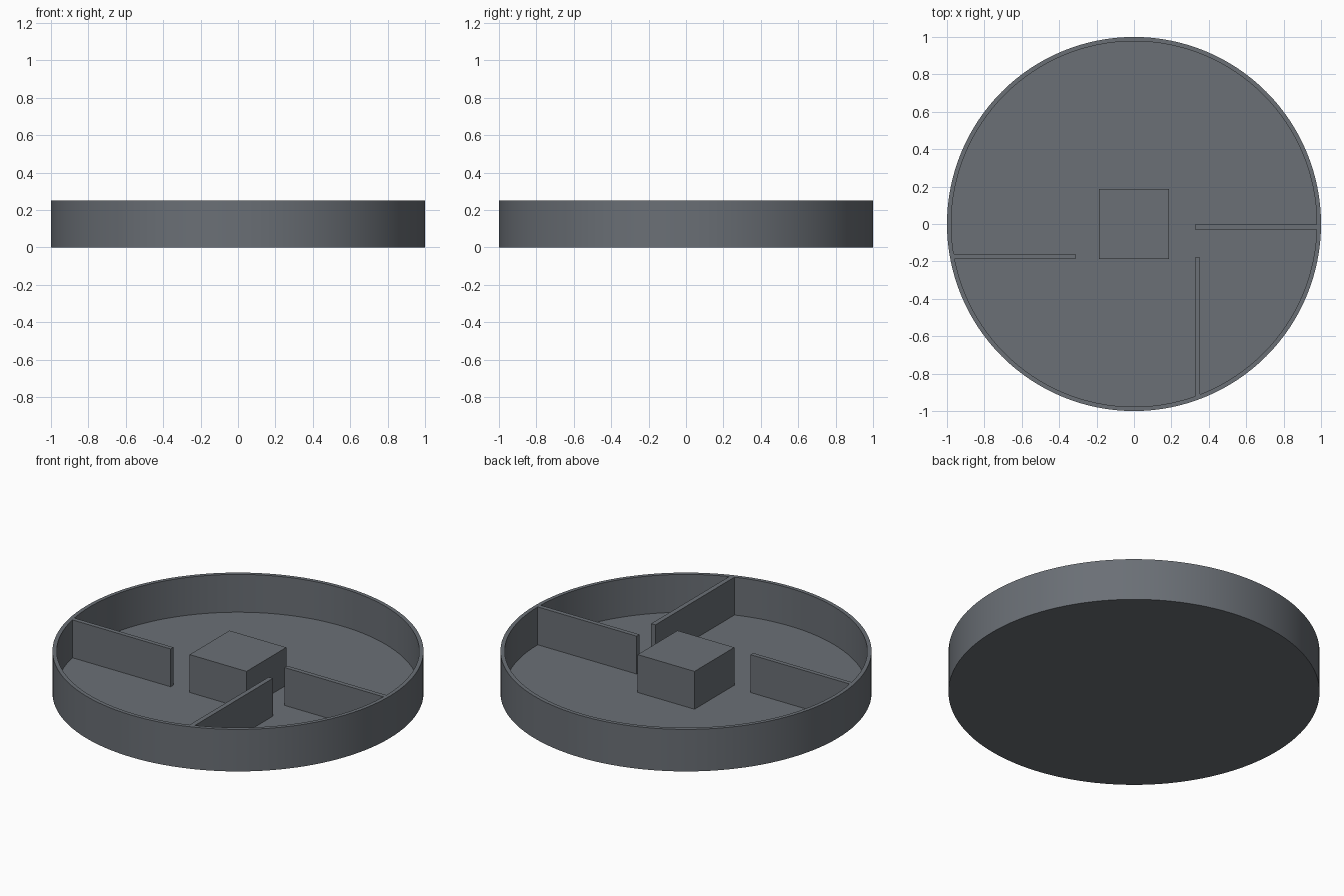
import bpy, bmesh, math
from mathutils import Vector

if "Cube" in bpy.data.objects:
    bpy.data.objects.remove(bpy.data.objects["Cube"])

H = 0.25        # rim, divider and block height
FLOOR = 0.025   # floor thickness
R_IN = 0.977    # inner wall radius
SEGS = 128

# Dark blue-grey colour shared by all parts
slate = bpy.data.materials.new("slate_grey")
slate.diffuse_color = (0.145, 0.16, 0.18, 1)
slate.use_nodes = True
slate.node_tree.nodes["Principled BSDF"].inputs["Base Color"].default_value = slate.diffuse_color


def add_mesh(name, bm):
    bmesh.ops.recalc_face_normals(bm, faces=bm.faces)
    mesh = bpy.data.meshes.new(name)
    bm.to_mesh(mesh)
    bm.free()
    mesh.materials.append(slate)
    obj = bpy.data.objects.new(name, mesh)
    bpy.context.collection.objects.link(obj)
    return obj


def box(name, x0, x1, y0, y1, z0=FLOOR - 0.003, z1=H):
    bm = bmesh.new()
    bmesh.ops.create_cube(bm, size=1)
    bmesh.ops.scale(bm, vec=(x1 - x0, y1 - y0, z1 - z0), verts=bm.verts)
    bmesh.ops.translate(bm, vec=((x0 + x1) / 2, (y0 + y1) / 2, (z0 + z1) / 2), verts=bm.verts)
    return add_mesh(name, bm)


# Round tray: floor and thin wall from one revolved profile
profile = [(0, 0), (1, 0), (1, H), (R_IN, H), (R_IN, FLOOR), (0, FLOOR)]
bm = bmesh.new()
vs = [bm.verts.new((r, 0, z)) for r, z in profile]
edges = [bm.edges.new(pair) for pair in zip(vs, vs[1:])]
bmesh.ops.spin(bm, geom=vs + edges, cent=Vector(), axis=(0, 0, 1),
               angle=2 * math.pi, steps=SEGS)
bmesh.ops.remove_doubles(bm, verts=bm.verts, dist=1e-4)
tray = add_mesh("round_tray", bm)
bpy.context.view_layer.objects.active = tray
tray.select_set(True)
bpy.ops.object.shade_smooth_by_angle(angle=math.radians(30))

# Square block in the middle
box("centre_block", -0.187, 0.187, -0.187, 0.187)

# Thin dividers running from the wall towards the block
box("right_divider", 0.326, 0.982, -0.029, -0.002)
box("left_divider", -0.97, -0.312, -0.187, -0.161)
box("front_divider", 0.326, 0.354, -0.928, -0.178)
